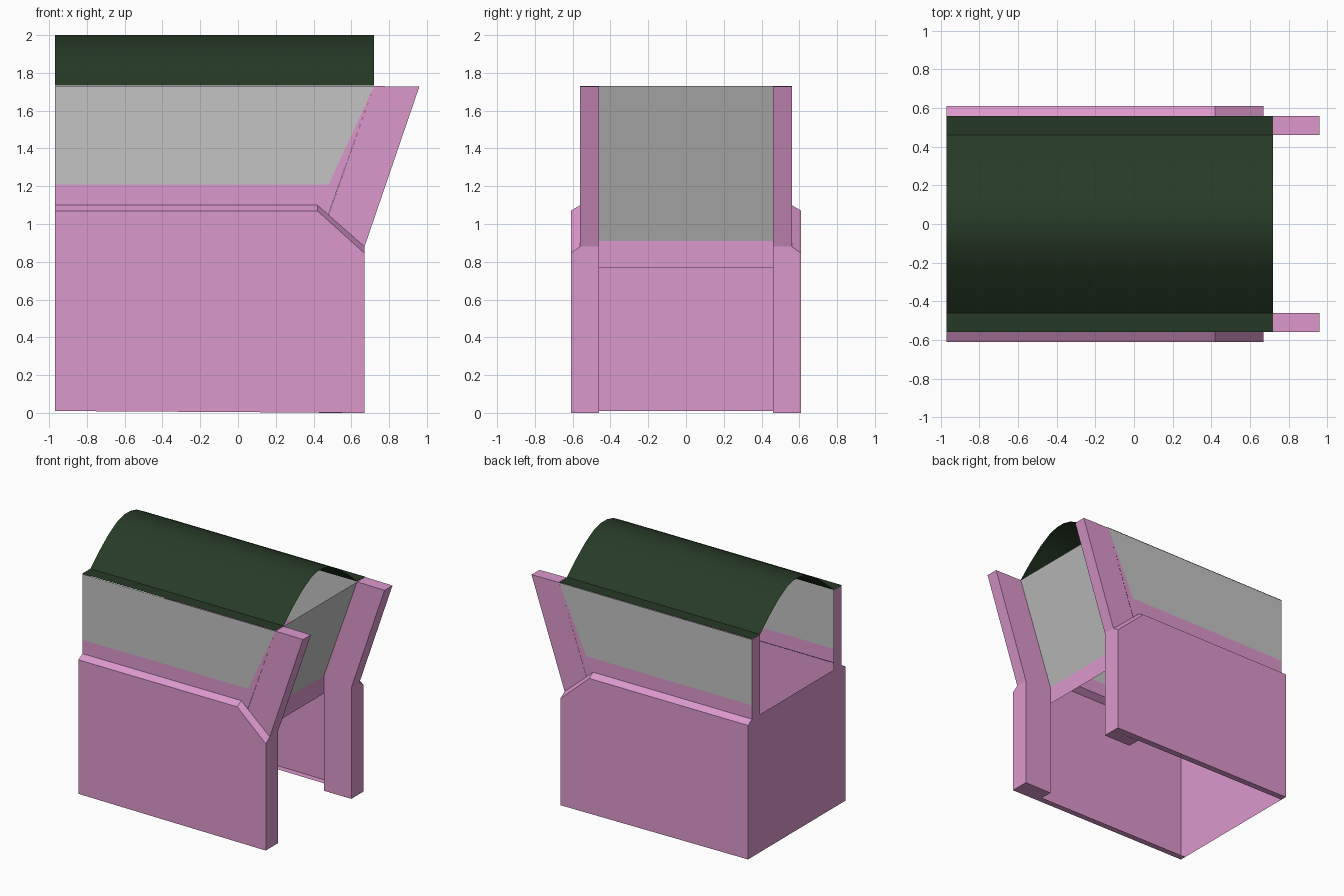
import bpy
import bmesh
from mathutils import Vector

if "Cube" in bpy.data.objects:
    bpy.data.objects.remove(bpy.data.objects["Cube"])


def srgb(r, g, b):
    conv = lambda c: c / 12.92 if c <= 0.04045 else ((c + 0.055) / 1.055) ** 2.4
    return tuple(conv(c / 255) for c in (r, g, b)) + (1.0,)


def material(name, rgb):
    m = bpy.data.materials.new(name)
    m.diffuse_color = srgb(*rgb)
    m.use_nodes = True
    m.node_tree.nodes["Principled BSDF"].inputs["Base Color"].default_value = m.diffuse_color
    return m


PINK = material("pink paint", (220, 152, 205))
GREY = material("grey glass", (195, 195, 195))
GREEN = material("dark green roof", (38, 58, 38))

BACK, NOSE = -0.97, 0.67           # rear plane and front of the lower body
OUT, MID, INN = 0.61, 0.56, 0.46   # half widths: skirt, upper wall, pillar inside
EAVE = 1.73


def sheet(name, panels, mat):
    """Thin shell from (points, outward direction) panels."""
    bm = bmesh.new()
    for pts, out in panels:
        f = bm.faces.new([bm.verts.new(p) for p in pts])
        f.normal_update()
        if f.normal.dot(Vector(out)) < 0:
            f.normal_flip()
    bmesh.ops.remove_doubles(bm, verts=bm.verts, dist=1e-4)
    return finish(name, bm, mat)


def prism(name, profile, y0, y1, mat):
    """Solid with an x-z profile extruded along y."""
    bm = bmesh.new()
    f = bm.faces.new([bm.verts.new((x, y0, z)) for x, z in profile])
    ext = bmesh.ops.extrude_face_region(bm, geom=[f])
    moved = [v for v in ext["geom"] if isinstance(v, bmesh.types.BMVert)]
    bmesh.ops.translate(bm, verts=moved, vec=(0, y1 - y0, 0))
    bmesh.ops.recalc_face_normals(bm, faces=bm.faces)
    return finish(name, bm, mat)


def finish(name, bm, mat):
    me = bpy.data.meshes.new(name)
    bm.to_mesh(me)
    bm.free()
    me.materials.append(mat)
    ob = bpy.data.objects.new(name, me)
    bpy.context.collection.objects.link(ob)
    return ob


def at_y(y, profile):
    return [(x, y, z) for x, z in profile]


for s, side in ((-1, "right"), (1, "left")):
    o, m, i = s * OUT, s * MID, s * INN

    # Lower skirt: outer skin, bevelled top rail, nose edge and bottom lip
    skin_top = [(BACK, 1.07), (0.42, 1.07), (NOSE, 0.845)]
    rail_top = [(BACK, 1.10), (0.42, 1.10), (NOSE, 0.88)]
    low, high = at_y(o, skin_top), at_y(m, rail_top)
    panels = [(at_y(o, [(BACK, 0.01)] + skin_top + [(NOSE, 0.0)]), (0, s, 0))]
    for a in range(2):
        panels.append(([low[a], low[a + 1], high[a + 1], high[a]], (0, s, 1)))
    panels.append(([(NOSE, o, 0), (NOSE, m, 0), high[2], low[2]], (1, 0, 0)))
    panels.append(([(BACK, o, 0.01), (BACK, m, 0.01),
                    (NOSE, m, 0.0), (NOSE, o, 0.0)], (0, 0, -1)))
    sheet(side + "_skirt", panels, PINK)

    # Upper wall below and ahead of the window, with the rear post face
    wall = [(BACK, 1.10), (0.42, 1.10), (0.478, 1.05),
            (0.72, EAVE), (0.48, 1.21), (BACK, 1.21)]
    post = [(BACK, m, 1.10), (BACK, i, 1.10), (BACK, i, EAVE), (BACK, m, EAVE)]
    sheet(side + "_upper_wall", [(at_y(m, wall), (0, s, 0)),
                                 (post, (-1, 0, 0))], PINK)

    # Side window
    window = [(BACK, 1.21), (0.48, 1.21), (0.72, EAVE), (BACK, EAVE)]
    sheet(side + "_window", [(at_y(m, window), (0, s, 0))], GREY)

    # Front pillar: straight leg leaning forward above the body
    pillar = [(0.43, 0), (NOSE, 0), (NOSE, 0.88), (0.96, 1.727),
              (0.72, EAVE), (0.43, 0.91)]
    prism(side + "_front_pillar", pillar, i, m, PINK)

# Rear panel with corners cut to meet the bevelled rails
rear = [(-OUT, 0.01), (OUT, 0.01), (OUT, 1.07), (MID, 1.10),
        (-MID, 1.10), (-OUT, 1.07)]
sheet("rear_panel", [([(BACK, y, z) for y, z in rear], (-1, 0, 0))], PINK)


def cross(a, b):
    """Panel spanning both pillars between two x-z points."""
    return [(a[0], -INN, a[1]), (a[0], INN, a[1]),
            (b[0], INN, b[1]), (b[0], -INN, b[1])]


# Sloping windscreen and the sill under it
sheet("windscreen", [(cross((0.43, 0.91), (0.72, EAVE)), (1, 0, 0))], GREY)
sheet("windscreen_sill", [(cross((0.43, 0.77), (0.43, 0.91)), (1, 0, 0))], PINK)

# Arched roof with flat eaves, open at both ends
half = [(MID, 1.733), (INN, 1.733), (0.35, 1.83), (0.23, 1.92),
        (0.12, 1.98), (0.04, 2.0)]
arch = half + [(-y, z) for y, z in reversed(half)]
strips = [([(BACK, a[0], a[1]), (0.72, a[0], a[1]),
            (0.72, b[0], b[1]), (BACK, b[0], b[1])], (0, 0, 1))
          for a, b in zip(arch, arch[1:])]
roof = sheet("arched_roof", strips, GREEN)
bpy.context.view_layer.objects.active = roof
roof.select_set(True)
bpy.ops.object.shade_smooth_by_angle(angle=0.44)
